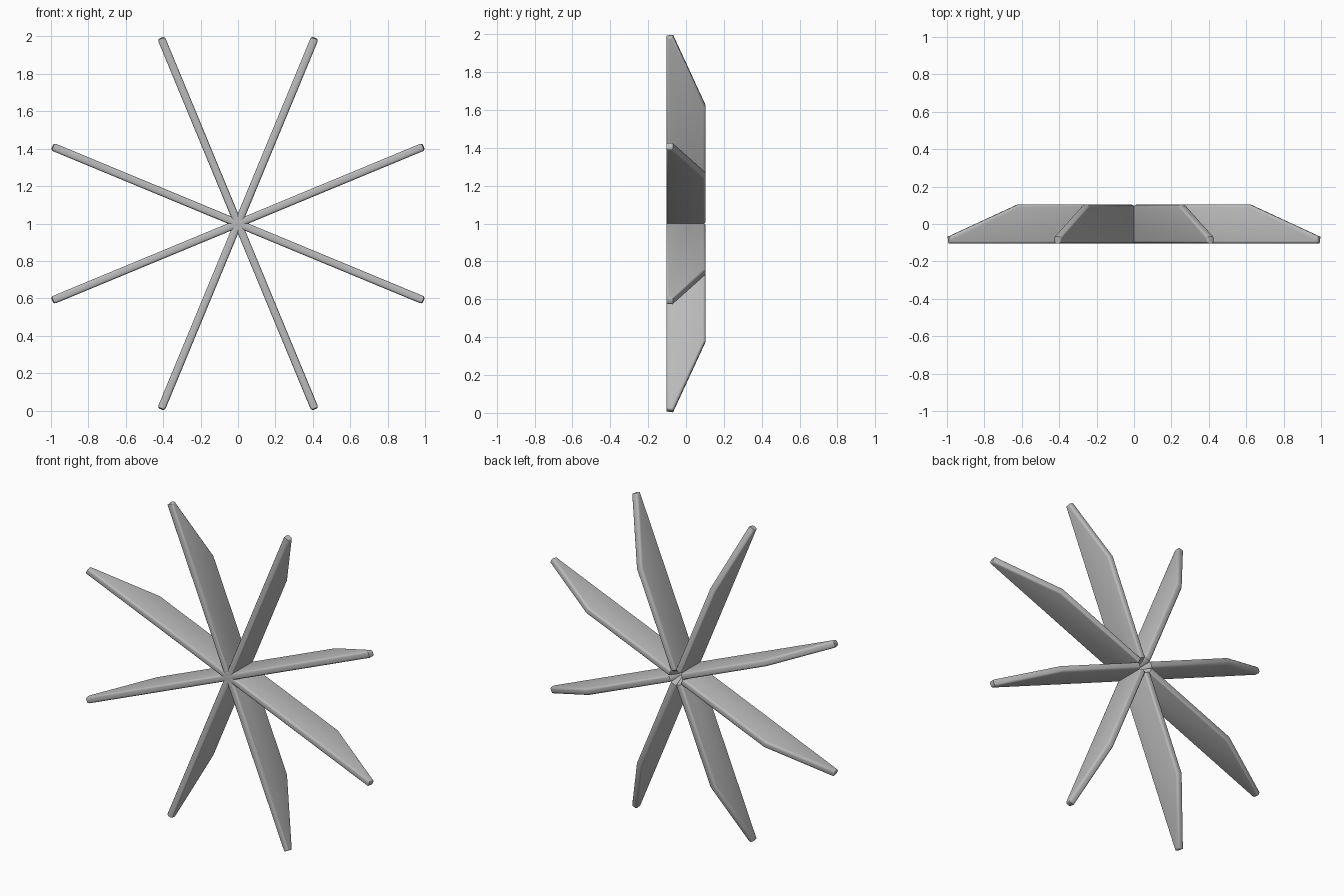
import bpy, bmesh, math
from mathutils import Matrix

cube = bpy.data.objects.get("Cube")
if cube:
    bpy.data.objects.remove(cube)

# One grey finish for every blade
grey = bpy.data.materials.new("mid grey")
grey.use_nodes = True
colour = (0.5, 0.5, 0.5, 1)
grey.diffuse_color = colour
grey.node_tree.nodes["Principled BSDF"].inputs["Base Color"].default_value = colour

# Blade outline: distance from the hub, depth
OUTLINE = [(0, -0.103), (1.07, -0.103), (1.075, -0.068),
           (0.675, 0.103), (0.045, 0.103), (0, 0.005)]
THICKNESS = 0.042
COUNT = 8


def make_blade(index):
    """Flat plate with a rounded rim, turned about the hub."""
    bm = bmesh.new()
    face = bm.faces.new([bm.verts.new((r, y, -THICKNESS / 2)) for r, y in OUTLINE])
    top = bmesh.ops.extrude_face_region(bm, geom=[face])["geom"]
    bmesh.ops.translate(bm, vec=(0, 0, THICKNESS),
                        verts=[v for v in top if isinstance(v, bmesh.types.BMVert)])
    bmesh.ops.recalc_face_normals(bm, faces=bm.faces)
    # Round the long rim edges on both sides
    rim = [e for e in bm.edges if abs(e.verts[0].co.z - e.verts[1].co.z) < 1e-5]
    bmesh.ops.bevel(bm, geom=rim, offset=0.013, segments=3, profile=0.5,
                    affect="EDGES", clamp_overlap=True)
    angle = math.tau * (index + 0.5) / COUNT
    bm.transform(Matrix.Translation((0, 0, 1)) @ Matrix.Rotation(-angle, 4, "Y"))
    mesh = bpy.data.meshes.new(f"blade_{index + 1}")
    bm.to_mesh(mesh)
    bm.free()
    mesh.materials.append(grey)
    blade = bpy.data.objects.new(mesh.name, mesh)
    bpy.context.collection.objects.link(blade)
    return blade


bpy.ops.object.select_all(action="DESELECT")
for i in range(COUNT):
    blade = make_blade(i)
    blade.select_set(True)
    bpy.context.view_layer.objects.active = blade
bpy.ops.object.shade_smooth_by_angle(angle=math.radians(35))
